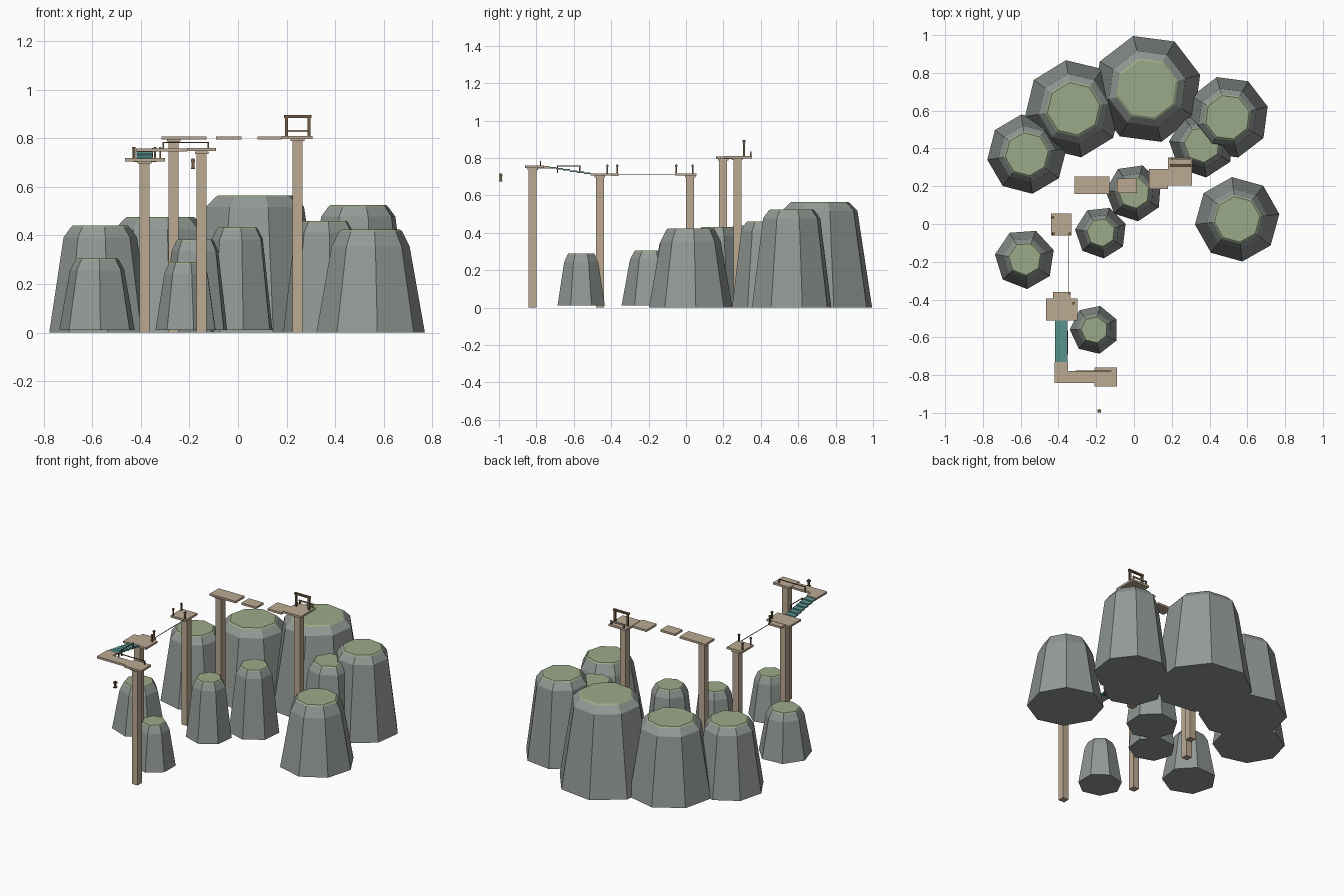
import bpy, bmesh
from math import sin, cos, radians
from mathutils import Vector

if "Cube" in bpy.data.objects:
    bpy.data.objects.remove(bpy.data.objects["Cube"], do_unlink=True)


def material(name, rgb):
    m = bpy.data.materials.new(name)
    m.use_nodes = True
    m.diffuse_color = (*rgb, 1)
    m.node_tree.nodes["Principled BSDF"].inputs["Base Color"].default_value = (*rgb, 1)
    return m


ROCK = material("grey_rock", (0.29, 0.32, 0.30))
GRASS = material("pale_grass", (0.33, 0.40, 0.25))
WOOD = material("pale_wood", (0.50, 0.40, 0.29))
TEAL = material("teal_steps", (0.10, 0.29, 0.27))
DARK = material("dark_wood", (0.17, 0.11, 0.06))
ROPE = material("grey_rope", (0.10, 0.10, 0.09))


def finish(name, bm, *mats):
    bmesh.ops.recalc_face_normals(bm, faces=bm.faces)
    mesh = bpy.data.meshes.new(name)
    bm.to_mesh(mesh)
    bm.free()
    for m in mats:
        mesh.materials.append(m)
    ob = bpy.data.objects.new(name, mesh)
    bpy.context.collection.objects.link(ob)
    return ob


def box(name, x, y, z, mat):
    """Box from (low, high) ranges on each axis."""
    bm = bmesh.new()
    bmesh.ops.create_cube(bm, size=1)
    for v in bm.verts:
        v.co = Vector([(a + b) / 2 + c * (b - a) for (a, b), c in zip((x, y, z), v.co)])
    return finish(name, bm, mat)


def rock(name, x, y, r, height, sides, turn, shoulder=0.048, base=0.0):
    """Tapered faceted rock with a chamfered shoulder and a grassy top."""
    bm = bmesh.new()
    profile = [(1, base), (0.72, height - shoulder), (0.58, height - 0.007), (0.54, height)]
    rings = []
    for k, z in profile:
        angles = [radians(turn + 360 * i / sides) for i in range(sides)]
        rings.append([bm.verts.new((x + r * k * cos(a), y + r * k * sin(a), z)) for a in angles])
    bm.faces.new(rings[0])
    for level, (low, high) in enumerate(zip(rings, rings[1:])):
        for i in range(sides):
            j = (i + 1) % sides
            face = bm.faces.new((low[i], low[j], high[j], high[i]))
            face.material_index = int(level == 2)
    bm.faces.new(rings[-1]).material_index = 1
    return finish(name, bm, ROCK, GRASS)


# Rocks
rock("rock_back_middle", 0.07, 0.715, 0.29, 0.565, 8, 15)
rock("rock_back_right", -0.32, 0.61, 0.26, 0.475, 8, 9)
rock("rock_far_right", -0.567, 0.37, 0.212, 0.44, 8, 8)
rock("rock_back_left", 0.495, 0.565, 0.22, 0.525, 8, 15)
rock("rock_left_inner", 0.36, 0.42, 0.175, 0.46, 7, 20)
rock("rock_left", 0.546, 0.025, 0.225, 0.424, 8, 7, 0.07)
rock("rock_centre", 0, 0.165, 0.152, 0.432, 7, 21, base=0.01)
rock("rock_centre_front", -0.175, -0.045, 0.138, 0.383, 7, 19, base=0.01)
rock("rock_right", -0.578, -0.185, 0.16, 0.305, 7, 17, base=0.01)
rock("rock_front", -0.21, -0.56, 0.13, 0.29, 7, 25, base=0.01)


# Tall square pillars with collars
def pillar(name, x, y, top):
    for part, h, low, high in (("shaft", 0.021, 0, top), ("collar", 0.028, top - 0.01, top)):
        box(f"{name}_{part}", (x - h, x + h), (y - h, y + h), (low, high), WOOD)


pillar("start_pillar", -0.15, -0.82, 0.746)
pillar("landing_pillar", -0.385, -0.46, 0.706)
pillar("rope_pillar", -0.385, 0.022, 0.706)
pillar("jump_pillar", -0.265, 0.198, 0.796)
pillar("gate_pillar", 0.245, 0.275, 0.798)

# Platforms and walkways: x range, y range, top height
for name, x, y, top in (
    ("start_platform", (-0.21, -0.09), (-0.86, -0.76), 0.76),
    ("start_walkway", (-0.42, -0.21), (-0.843, -0.777), 0.758),
    ("start_corner", (-0.42, -0.35), (-0.777, -0.73), 0.758),
    ("landing_platform", (-0.465, -0.30), (-0.51, -0.395), 0.718),
    ("landing_tip", (-0.43, -0.335), (-0.395, -0.36), 0.716),
    ("rope_platform", (-0.44, -0.33), (-0.06, 0.055), 0.718),
    ("jump_platform", (-0.315, -0.13), (0.16, 0.252), 0.808),
    ("stepping_platform", (-0.09, 0.015), (0.163, 0.24), 0.808),
    ("gate_walkway", (0.08, 0.18), (0.185, 0.29), 0.808),
    ("gate_platform", (0.18, 0.307), (0.205, 0.352), 0.81),
):
    box(name, x, y, (top - 0.013, top), WOOD)

# Descending teal stairs
for i in range(6):
    y, z = -0.73 + i * 0.0367, 0.752 - i * 0.006
    box(f"stair_{i + 1}", (-0.418, -0.352), (y, y + 0.0367), (z - 0.008, z), TEAL)


def post(name, x, y, low, high, half=0.004, mat=DARK):
    box(name, (x - half, x + half), (y - half, y + half), (low, high), mat)


# Railings on the walkway and stairs
box("walkway_rail", (-0.31, -0.12), (-0.781, -0.776), (0.780, 0.784), DARK)
for i, x in enumerate((-0.307, -0.123)):
    post(f"walkway_rail_post_{i + 1}", x, -0.778, 0.75, 0.784, 0.003)
box("stair_rail", (-0.354, -0.350), (-0.69, -0.565), (0.755, 0.759), DARK)
for i, y in enumerate((-0.687, -0.568)):
    post(f"stair_rail_post_{i + 1}", -0.352, y, 0.72, 0.759, 0.003)

# Mooring posts with wider heads
for i, (x, y) in enumerate(((-0.32, -0.42), (-0.342, -0.368), (-0.43, 0.035),
                            (-0.427, -0.052), (-0.342, -0.052))):
    post(f"mooring_post_{i + 1}", x, y, 0.712, 0.765)
    post(f"mooring_head_{i + 1}", x, y, 0.755, 0.762, 0.006)

# Rope between the landing and the rope platform
post("rope_support", -0.345, -0.364, 0.705, 0.716)
box("crossing_rope", (-0.3465, -0.3435), (-0.365, -0.055), (0.711, 0.714), ROPE)

# Finish gate with a low rail behind it
for side, x in (("right", 0.2), ("left", 0.292)):
    post(f"gate_post_{side}", x, 0.31, 0.808, 0.89, 0.006)
    post(f"back_rail_post_{side}", x, 0.346, 0.805, 0.834)
box("gate_lintel", (0.19, 0.302), (0.303, 0.317), (0.884, 0.895), DARK)
box("back_rail", (0.194, 0.298), (0.342, 0.350), (0.826, 0.834), WOOD)

# Small floating marker ahead of the start
post("marker_stem", -0.185, -0.99, 0.674, 0.716, 0.006)
post("marker_head", -0.185, -0.99, 0.702, 0.712, 0.009)
post("marker_foot", -0.185, -0.99, 0.674, 0.68, 0.009)
